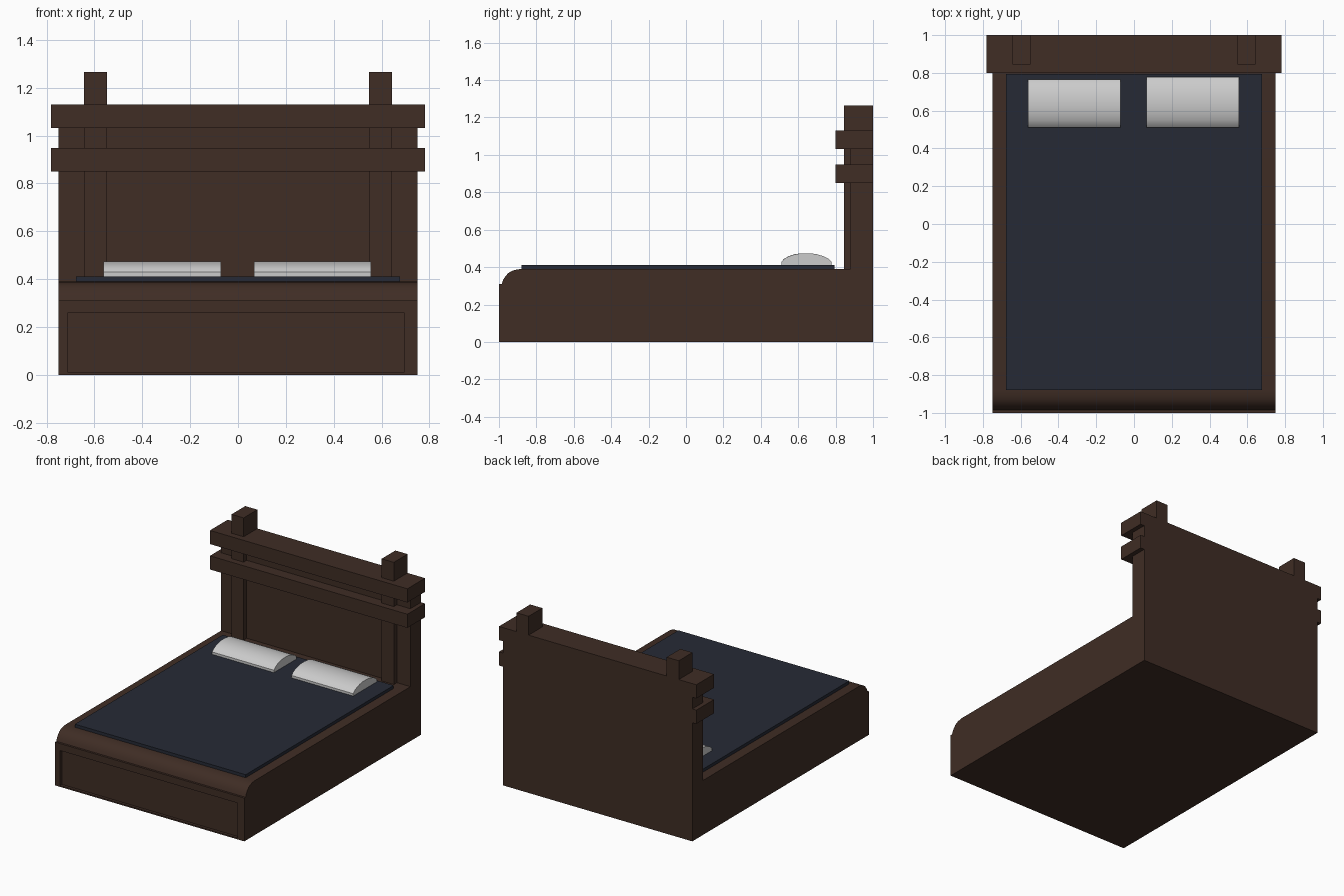
import bpy, bmesh

if "Cube" in bpy.data.objects:
    bpy.data.objects.remove(bpy.data.objects["Cube"])

def material(name, rgb):
    m = bpy.data.materials.new(name)
    m.diffuse_color = (*rgb, 1)
    m.use_nodes = True
    m.node_tree.nodes["Principled BSDF"].inputs["Base Color"].default_value = m.diffuse_color
    return m

WOOD = material("dark_wood", (0.05, 0.026, 0.018))
CLOTH = material("navy_cloth", (0.019, 0.023, 0.036))

def extrude_profile(name, points, x0, x1, mat=None, smooth=False):
    """Extrude a (y, z) outline along x."""
    bm = bmesh.new()
    face = bm.faces.new([bm.verts.new((x0, y, z)) for y, z in points])
    ext = bmesh.ops.extrude_face_region(bm, geom=[face])
    moved = [v for v in ext["geom"] if isinstance(v, bmesh.types.BMVert)]
    bmesh.ops.translate(bm, verts=moved, vec=(x1 - x0, 0, 0))
    bmesh.ops.recalc_face_normals(bm, faces=bm.faces)
    mesh = bpy.data.meshes.new(name)
    bm.to_mesh(mesh)
    bm.free()
    obj = bpy.data.objects.new(name, mesh)
    bpy.context.collection.objects.link(obj)
    if mat:
        mesh.materials.append(mat)
    if smooth:
        bpy.ops.object.select_all(action='DESELECT')
        obj.select_set(True)
        bpy.context.view_layer.objects.active = obj
        bpy.ops.object.shade_smooth_by_angle(angle=0.6)
    return obj

def box(name, x, y, z, mat=None):
    outline = [(y[0], z[0]), (y[1], z[0]), (y[1], z[1]), (y[0], z[1])]
    return extrude_profile(name, outline, x[0], x[1], mat)

# Frame and headboard panel in one side profile, with a rounded foot
frame = extrude_profile("bed_frame", [
    (-1, 0), (-1, 0.31), (-0.985, 0.31), (-0.977, 0.333), (-0.965, 0.352),
    (-0.95, 0.368), (-0.93, 0.38), (-0.905, 0.387), (-0.88, 0.39),
    (0.88, 0.39), (0.88, 1.13), (1, 1.13), (1, 0)], -0.75, 0.75, WOOD, True)

# Recessed panel in the footboard
cutter = box("foot_recess_cutter", (-0.71, 0.695), (-1.1, -0.98), (0.01, 0.26), WOOD)
cutter.hide_render = True
cutter.hide_set(True)
cut = frame.modifiers.new("foot_recess", 'BOOLEAN')
cut.operation = 'DIFFERENCE'
cut.solver = 'EXACT'
cut.object = cutter

# Headboard posts
for side, x in (("left", (-0.643, -0.547)), ("right", (0.547, 0.643))):
    box(side + "_headboard_post", x, (0.845, 1), (0.39, 1.265), WOOD)

# Headboard cross rails
for side, z in (("lower", (0.85, 0.948)), ("upper", (1.032, 1.13))):
    box(side + "_headboard_rail", (-0.782, 0.782), (0.8, 1), z, WOOD)

# Mattress cover
box("mattress", (-0.677, 0.677), (-0.88, 0.795), (0.385, 0.412), CLOTH)

# Domed pillows
dome = [(0, 0), (0, 0.018), (0.016, 0.034), (0.04, 0.047), (0.075, 0.058),
        (0.11, 0.063), (0.15, 0.063), (0.19, 0.058), (0.225, 0.047),
        (0.252, 0.034), (0.268, 0.018), (0.268, 0)]
for side, x, depth in (("left", (-0.562, -0.072), 0.95), ("right", (0.067, 0.556), 1.0)):
    extrude_profile(side + "_pillow", [(0.51 + y * depth, 0.411 + z) for y, z in dome],
                    x[0], x[1], None, True)
